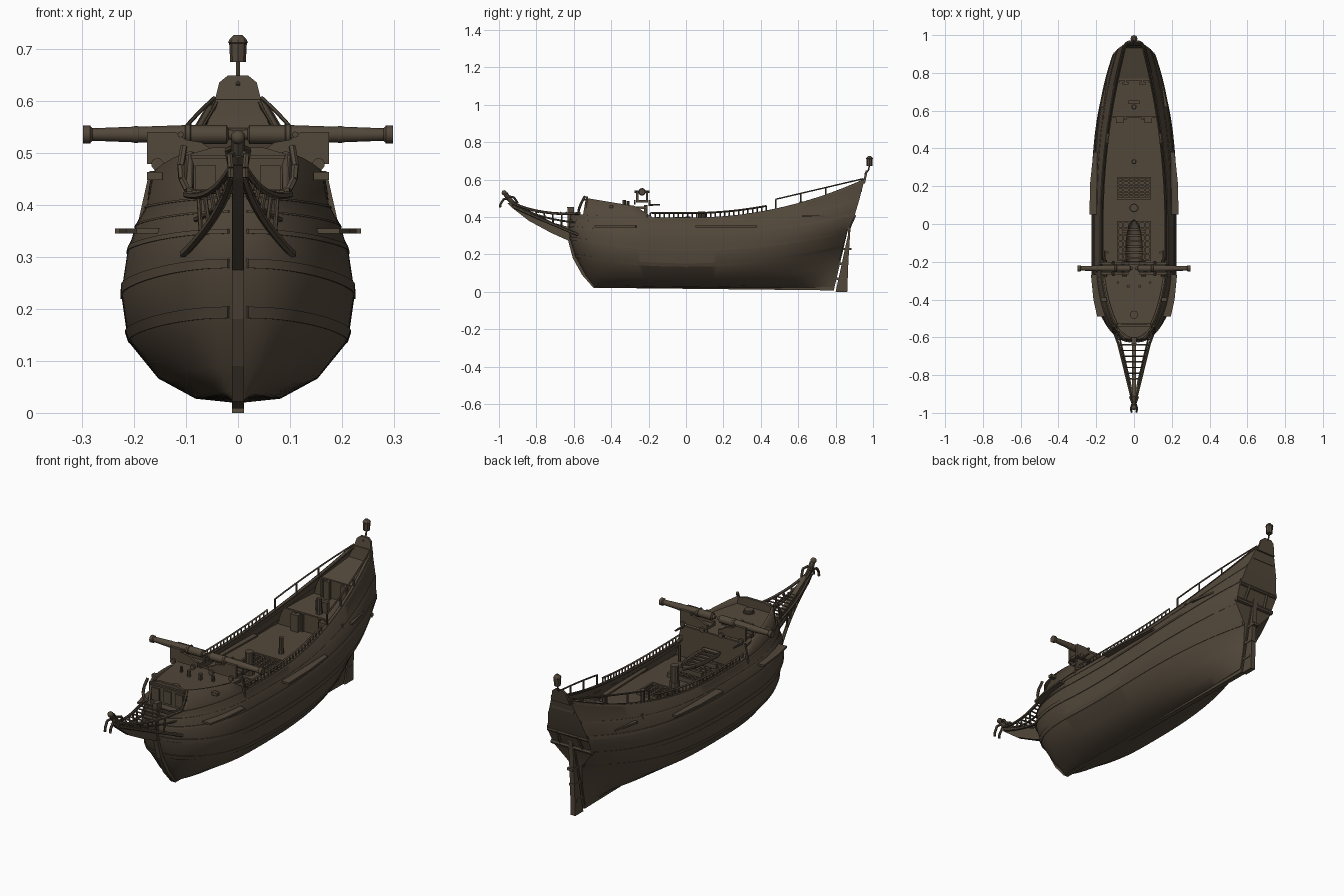
import bpy, bmesh, math
from mathutils import Vector, Matrix

if "Cube" in bpy.data.objects:
    bpy.data.objects.remove(bpy.data.objects["Cube"])

wood = bpy.data.materials.new("dark_weathered_wood")
wood.diffuse_color = (0.085, 0.064, 0.043, 1)
wood.use_nodes = True
wood.node_tree.nodes["Principled BSDF"].inputs["Base Color"].default_value = wood.diffuse_color

# ---------- helpers ----------
def finish(name, bm, smooth=False):
    bmesh.ops.remove_doubles(bm, verts=bm.verts, dist=1e-5)
    bmesh.ops.recalc_face_normals(bm, faces=bm.faces)
    me = bpy.data.meshes.new(name)
    bm.to_mesh(me)
    bm.free()
    me.materials.append(wood)
    ob = bpy.data.objects.new(name, me)
    bpy.context.collection.objects.link(ob)
    if smooth:
        bpy.ops.object.select_all(action='DESELECT')
        ob.select_set(True)
        bpy.context.view_layer.objects.active = ob
        bpy.ops.object.shade_smooth_by_angle(angle=math.radians(30))
    return ob

def bar(bm, p, q, r1, r2=None, n=6):
    p, q = Vector(p), Vector(q)
    rot = (q - p).to_track_quat('Z', 'Y').to_matrix().to_4x4()
    bmesh.ops.create_cone(bm, cap_ends=True, segments=n, radius1=r1, radius2=r1 if r2 is None else r2,
                          depth=(q - p).length, matrix=Matrix.Translation((p + q) / 2) @ rot)

def path(bm, pts, r, n=6):
    for a, b in zip(pts, pts[1:]):
        bar(bm, a, b, r, n=n)

def turned(bm, origin, axis, profile, n=12):
    o, a = Vector(origin), Vector(axis)
    for (d0, r0), (d1, r1) in zip(profile, profile[1:]):
        bar(bm, o + a * d0, o + a * d1, r0, r1, n)

def box(bm, c, s):
    bmesh.ops.create_cube(bm, size=1, matrix=Matrix.Translation(c) @ Matrix.Diagonal((*s, 1)))

def prism(bm, pts, vec):
    f = bm.faces.new([bm.verts.new(p) for p in pts])
    g = bmesh.ops.extrude_face_region(bm, geom=[f])['geom']
    bmesh.ops.translate(bm, vec=vec, verts=[v for v in g if isinstance(v, bmesh.types.BMVert)])

def side_plate(bm, yz, t):
    prism(bm, [(-t, y, z) for y, z in yz], (2 * t, 0, 0))

def loft(bm, rings, closed=False):
    R = [[bm.verts.new(p) for p in ring] for ring in rings]
    m = len(R[0])
    for a, b in zip(R, R[1:]):
        for i in range(m if closed else m - 1):
            j = (i + 1) % m
            bm.faces.new((a[i], a[j], b[j], b[i]))
    return R

def quad(a, b, c, n=8):
    a, b, c = Vector(a), Vector(b), Vector(c)
    return [a * (1 - t) ** 2 + b * 2 * t * (1 - t) + c * t * t for t in (i / n for i in range(n + 1))]

# ---------- hull rows: z bow, mid, stern; y bow, stern; half width mid, stern; run and entry exponents ----------
ROWS = [(.03, .025, .03, -.485, .785, .012, .012, 2, 2), (.045, .032, .07, -.495, .795, .08, .012, 2.8, 2),
        (.09, .07, .14, -.53, .81, .15, .014, 3, 2.1), (.19, .14, .24, -.585, .835, .207, .03, 3, 2.2),
        (.285, .225, .32, -.615, .857, .219, .098, 3.2, 2.1), (.34, .30, .40, -.62, .895, .208, .107, 3.2, 2),
        (.385, .355, .49, -.615, .922, .192, .085, 2.6, 1.8), (.415, .395, .60, -.61, .95, .17, .046, 2, 1.65)]

def row(k):
    i = min(int(k), 6)
    return [a + (b - a) * (k - i) for a, b in zip(ROWS[i], ROWS[i + 1])]

def at_y(k, y):
    zb, zm, zs, yb, ys, W, Ws, n, e = row(k)
    if y < 0:
        s = min(max((y - yb) / .4, 0), 1)
        return Vector((.012 + (W - .012) * math.sqrt(1 - (1 - s) ** e), y, zm + (zb - zm) * (y / yb) ** 2))
    s = min(y / ys, 1)
    return Vector((Ws + (W - Ws) * (1 - s ** n), y, zm + (zs - zm) * s ** 2.1))

def at_u(k, u):
    r = row(k)
    return at_y(k, r[3] + (r[4] - r[3]) * u)

def castle(y):  # extra bulwark height round the forecastle
    if y < -.535: return 0
    if y < -.27: return .09 - .032 * (y + .535) / .265
    return max(0, .058 * (-.18 - y) / .09)

def mir(p): return Vector((-p[0], p[1], p[2]))

US = [(i / 60) ** 1.4 for i in range(61)]
bm = bmesh.new()
rings = []
for u in US:
    half = [at_u(k, u) for k in range(8)]
    top = half[-1].copy()
    e = castle(top.y)
    half.append(top + Vector((-.1 * e, 0, e + .002)))
    rings.append([mir(p) for p in reversed(half)] + half)
R = loft(bm, rings)
for ring in (R[0], R[-1]):  # stem and transom faces
    for k in range(8):
        bm.faces.new((ring[8 - k], ring[7 - k], ring[10 + k], ring[9 + k]))
hull = finish("hull", bm, True)
sol = hull.modifiers.new("planking", 'SOLIDIFY')
sol.thickness, sol.offset = .01, 0

# ---------- wales and top rail ----------
for name, k0, k1, off in (("lower_wale", 2.92, 3.15, .008), ("main_wale", 3.93, 4.2, .008),
                          ("upper_wale", 5.1, 5.3, .008), ("sheer_strake", 6.0, 6.12, .007), ("cap_rail", 6.88, 7, .009)):
    bm = bmesh.new()
    for m in (False, True):
        rs = []
        for u in US:
            a, b = at_u(k0, u), at_u(k1, u)
            o = Vector((off, -off * max(0, 1 - 8 * u), 0))
            ring = [a - o, a + o, b + o, b - o]
            rs.append([mir(p) for p in ring] if m else ring)
        E = loft(bm, rs, True)
        bm.faces.new(E[0]); bm.faces.new(E[-1])
    finish(name, bm, True)

# ---------- keel, stem, sternpost, rudder, head knee ----------
bm = bmesh.new()
side_plate(bm, [(-.495, .022), (-.555, .09), (-.605, .18), (-.632, .28), (-.635, .455), (-.60, .455), (-.59, .26),
                (-.55, .15), (-.47, .05), (.77, .05), (.835, .33), (.865, .33), (.79, .008)], .012)
finish("keel_and_stem", bm)
bm = bmesh.new()
side_plate(bm, [(.80, 0), (.862, 0), (.868, .16), (.878, .32), (.885, .37), (.868, .37), (.865, .30)], .012)
for z in (.07, .15, .23):
    box(bm, (0, .815 + z * .2, z), (.03, .05, .012))
finish("rudder", bm)
bm = bmesh.new()
side_plate(bm, [(-.62, .27), (-.72, .315), (-.84, .38), (-.93, .45), (-.955, .475), (-.91, .48),
                (-.81, .42), (-.71, .37), (-.62, .345)], .011)
finish("head_knee", bm)

# ---------- beakhead rails and grating ----------
bm = bmesh.new()
tops = quad((.01, -.93, .475), (.05, -.77, .405), (.10, -.565, .42))
mids = quad((.01, -.93, .465), (.03, -.77, .385), (.085, -.575, .37))
lows = quad((.01, -.92, .455), (.03, -.76, .38), (.105, -.575, .305))
for f in (lambda p: p, mir):
    for line, r in ((tops, .007), (mids, .005), (lows, .008)):
        path(bm, [f(p) for p in line], r)
    for a, b in list(zip(tops, lows))[2:7]:
        bar(bm, f(a), f(b), .0045)
for i in range(8):
    y = -.82 + i * .03
    w = .03 + i * .0085
    bar(bm, (-w, y, .425), (w, y, .425), .004)
finish("beakhead_rails", bm)

# ---------- figurehead ----------
bm = bmesh.new()
path(bm, [(0, -.92, .47), (0, -.95, .50), (0, -.965, .525)], .013, 8)
bmesh.ops.create_icosphere(bm, subdivisions=2, radius=.014, matrix=Matrix.Translation((0, -.972, .53)))
for s in (-1, 1):
    path(bm, [(s * .008, -.95, .50), (s * .016, -.975, .495), (s * .014, -.992, .47), (s * .014, -.994, .452)], .006)
    path(bm, [(s * .01, -.945, .51), (s * .02, -.92, .505), (s * .014, -.90, .475)], .006)
finish("figurehead", bm, True)

# ---------- decks ----------
def deck(name, y0, y1, z0, z1, k):
    bm = bmesh.new()
    rs = []
    for i in range(21):
        t = i / 20
        y, z = y0 + (y1 - y0) * t, z0 + (z1 - z0) * t
        w = max(at_y(k, y).x - .003, .01)
        rs.append([(-w, y, z - .012), (w, y, z - .012), (w, y, z), (-w, y, z)])
    E = loft(bm, rs, True)
    bm.faces.new(E[0]); bm.faces.new(E[-1])
    finish(name, bm)

deck("beak_deck", -.605, -.52, .405, .405, 6.9)
deck("forecastle_deck", -.53, -.21, .47, .455, 7)
deck("waist_deck", -.23, .57, .315, .335, 5.1)
deck("half_deck", .56, .77, .405, .42, 5.9)
deck("poop_deck", .76, .94, .495, .55, 6.6)

# ---------- bulkheads ----------
bm = bmesh.new()
w = at_y(7, -.53).x
prism(bm, [(-w, -.535, .40), (w, -.535, .40), (w, -.535, .495), (w * .5, -.535, .51), (-w * .5, -.535, .51),
           (-w, -.535, .495)], (0, .012, 0))
for x in (-.062, 0, .062):
    box(bm, (x, -.538, .445), (.04, .006, .06))
box(bm, (0, -.538, .492), (.18, .014, .008))
for y, z0, z1, k0, k1 in ((-.215, .31, .465, 5.2, 7), (.56, .32, .42, 5, 5.9), (.76, .41, .505, 6, 6.7)):
    a, b = at_y(k0, y).x, at_y(k1, y).x
    prism(bm, [(-a, y, z0), (a, y, z0), (b, y, z1), (-b, y, z1)], (0, .01, 0))
    for x in (-.08, -.045, .045, .08):
        box(bm, (x, y, (z0 + z1) / 2), (.008, .02, z1 - z0))
finish("bulkheads", bm)
bm = bmesh.new()
for s in (-1, 1):
    path(bm, [(s * x, y, z) for x, y, z in ((.08, -.575, .42), (.098, -.575, .43), (.108, -.57, .45),
                                            (.11, -.56, .475), (.104, -.54, .512))], .007)
    box(bm, (s * .16, -.40, .455), (.03, .02, .015))
finish("catheads", bm)

# ---------- waist rail with balusters, poop rails ----------
bm = bmesh.new()
for f in (lambda p: p, mir):
    up = Vector((0, 0, .026))
    pts = [at_y(7, -.19 + i * .0248) for i in range(26)]
    path(bm, [f(p + up) for p in pts], .005, 4)
    for p in pts:
        bar(bm, f(p), f(p + up), .004, n=4)
finish("waist_rail", bm)
bm = bmesh.new()
for f in (lambda p: p, mir):
    pts = [at_y(7, .48 + i * .067) for i in range(8)]
    rail = [Vector((p.x, p.y, .495 + .11 * i / 7)) for i, p in enumerate(pts)]
    path(bm, [f(p) for p in rail], .004, 5)
    for p, q in list(zip(pts, rail))[:6:2]:
        bar(bm, f(p), f(q), .004)
finish("poop_rail", bm)

# ---------- channels along the hull sides ----------
bm = bmesh.new()
for s in (-1, 1):
    for pts in ([(.13, -.49), (.195, -.49), (.215, -.40), (.228, -.27), (.16, -.26)],
                [(.17, .05), (.236, .05), (.232, .22), (.215, .38), (.16, .38)],
                [(.12, .62), (.178, .62), (.15, .75), (.12, .75)]):
        z = .345 if pts[0][1] < .5 else .40
        prism(bm, [(s * x, y, z) for x, y in pts], (0, 0, .009))
finish("channels", bm)

# ---------- stern: taffrail, wing transom, lantern ----------
bm = bmesh.new()
prism(bm, [(-.05, .945, .58), (.05, .945, .58), (.036, .957, .635), (.02, .96, .648), (-.02, .96, .648),
           (-.036, .957, .635)], (0, .012, 0))
finish("taffrail", bm)
bm = bmesh.new()
bar(bm, (-.108, .868, .335), (.108, .868, .335), .012, n=8)
bar(bm, (-.108, .898, .405), (.108, .898, .405), .009, n=8)
for x in (-.06, .06):
    bar(bm, (x, .868, .335), (x * .9, .902, .41), .008)
finish("stern_beams", bm)
bm = bmesh.new()
path(bm, [(0, .955, .63), (0, .975, .65), (0, .981, .675)], .004)
turned(bm, (0, .981, 0), (0, 0, 1), [(.674, .015), (.71, .017), (.712, .019), (.718, .016), (.726, .008)], 8)
finish("stern_lantern", bm)

# ---------- paired cannons on the forecastle ----------
bm = bmesh.new()
for s in (-1, 1):
    turned(bm, (0, -.235, .535), (s, 0, 0.0), [(.008, .008), (.018, .01), (.022, .018), (.09, .018), (.092, .02),
           (.10, .02), (.102, .018), (.19, .015), (.192, .016), (.20, .016), (.202, .015), (.28, .012),
           (.284, .017), (.298, .017)], 14)
finish("cannons", bm, True)
bm = bmesh.new()
for s in (-1, 1):
    for dy in (-.026, .026):
        prism(bm, [(s * x, -.235 + dy - .006, z) for x, z in ((.03, .478), (.175, .478), (.175, .54), (.12, .54),
              (.10, .525), (.07, .52), (.05, .505), (.03, .50))], (0, .012, 0))
        for x in (.05, .155):
            bar(bm, (s * x, -.235 + dy * 1.3, .478), (s * x, -.235 + dy * 1.7, .478), .012, n=10)
    box(bm, (s * .10, -.235, .485), (.14, .05, .012))
    bar(bm, (s * .11, -.275, .535), (s * .11, -.195, .535), .006, n=8)
finish("gun_carriages", bm)

# ---------- ship's boat ----------
bm = bmesh.new()
rs = []
for i in range(13):
    t = i / 12
    w = .045 * math.sqrt(max(1 - max(0, (t - .25) / .75) ** 2.2, .003))
    d = .04 * (1 - .4 * t ** 3)
    rs.append([(w * math.cos(a), -.2 + .225 * t, .395 + .008 * t * t - d * math.sin(a))
               for a in (j * math.pi / 8 for j in range(9))])
E = loft(bm, rs)
bm.faces.new(E[0])
boat = finish("boat", bm, True)
boat.modifiers.new("planks", 'SOLIDIFY').thickness = .004
bm = bmesh.new()
for i in range(6):
    box(bm, (0, -.18 + i * .03, .388), (.084 - .004 * i, .01, .005))
for y in (-.15, -.04):
    box(bm, (0, y, .348), (.12, .014, .022))
finish("boat_thwarts_and_chocks", bm)

# ---------- hatches, mast stumps and deck fittings ----------
bm = bmesh.new()
for yc, hy in ((-.09, .1), (.19, .055)):
    for s in (-1, 1):
        box(bm, (s * .085, yc, .33), (.01, 2 * hy, .024))
        box(bm, (0, yc + s * hy, .33), (.18, .01, .024))
    for i in range(1, 6):
        box(bm, (0, yc - hy + i * hy / 3, .334), (.17, .008, .008))
    for i in range(1, 6):
        box(bm, (-.085 + i * .0283, yc, .334), (.008, 2 * hy, .006))
finish("hatch_gratings", bm)
bm = bmesh.new()
for y, z, r, h in ((.085, .32, .02, .11), (-.48, .468, .022, .015), (.62, .408, .012, .075), (.33, .325, .011, .08)):
    turned(bm, (0, y, z), (0, 0, 1), [(0, r * 1.2), (h * .3, r * 1.2), (h * .31, r), (h, r)], 10)
finish("mast_stumps_and_pump", bm, True)
bm = bmesh.new()
box(bm, (0, .645, .435), (.06, .02, .05))
for s in (-1, 1):
    box(bm, (s * .075, .55, .37), (.04, .03, .09))
    box(bm, (s * .045, .745, .46), (.03, .014, .09))
    bar(bm, (s * .14, -.15, .32), (s * .14, -.15, .40), .007)
    bar(bm, (s * .155, -.20, .465), (s * .155, -.14, .467), .006, .004, 8)
    bar(bm, (s * .03, -.33, .46), (s * .03, -.33, .49), .009, n=8)
    bar(bm, (s * .085, -.31, .46), (s * .085, -.31, .485), .007, n=8)
finish("deck_fittings", bm)
